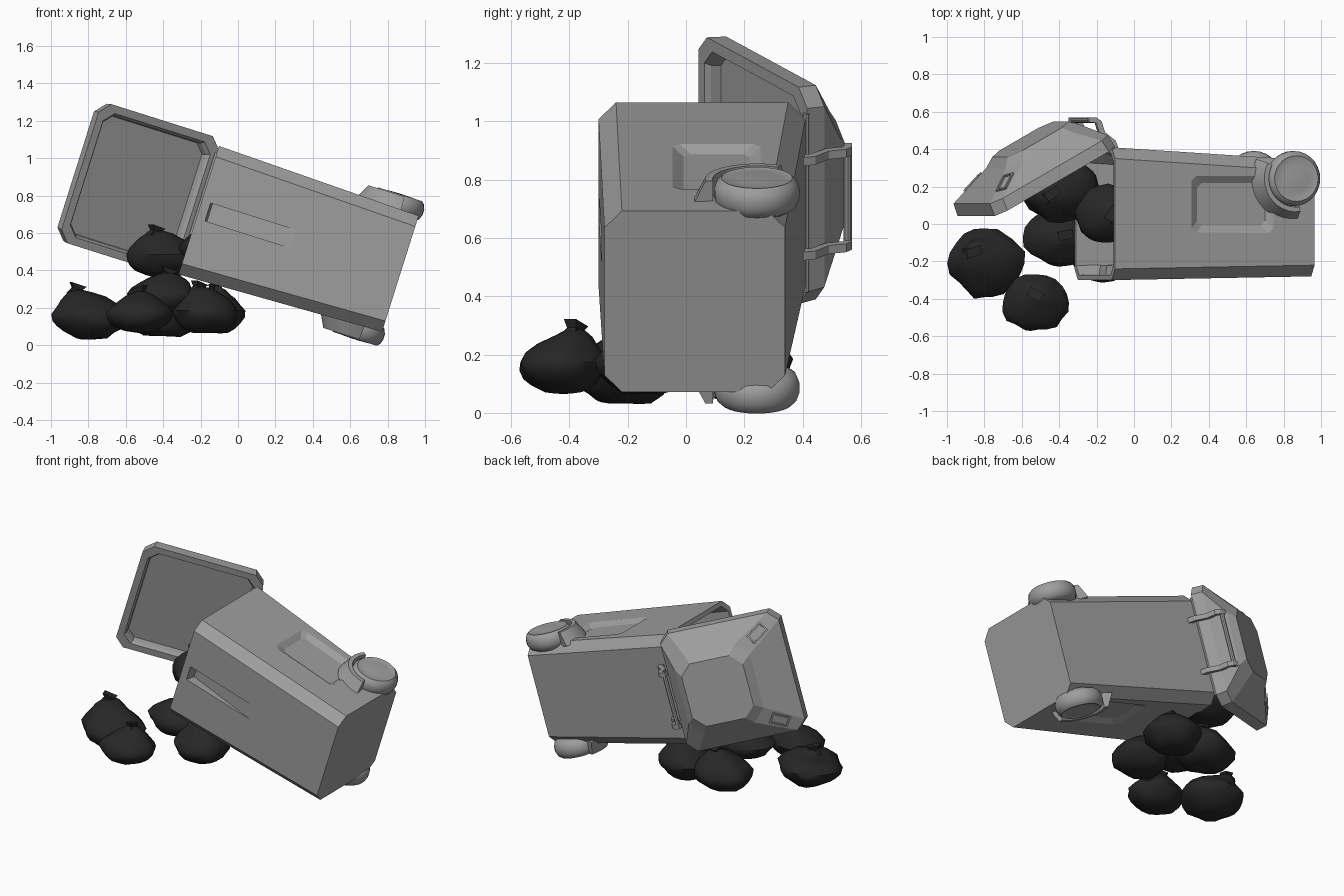
import bpy, bmesh, random
from math import radians, sin, cos, pi
from mathutils import Matrix, Vector, noise

if "Cube" in bpy.data.objects:
    bpy.data.objects.remove(bpy.data.objects["Cube"])

random.seed(4)
# Bin frame: X = width, Y = depth, Z = height (axis tipped over towards -x)
BIN = Matrix.Translation((0.868, 0, 0.382)) @ Matrix.Rotation(radians(-72.5), 4, 'Y')
LID = BIN @ Matrix.Translation((0.01, 0.42, 1.127)) @ Matrix.Rotation(radians(-61), 4, 'X')


def material(name, v):
    m = bpy.data.materials.new(name)
    m.diffuse_color = (v, v, v, 1)
    m.use_nodes = True
    m.node_tree.nodes["Principled BSDF"].inputs["Base Color"].default_value = m.diffuse_color
    return m


black = material("black_plastic", 0.02)
grey = material("grey_plastic", 0.34)


def finish(name, bm, matrix, smooth=None, mat=grey):
    bmesh.ops.recalc_face_normals(bm, faces=bm.faces)
    me = bpy.data.meshes.new(name)
    bm.to_mesh(me)
    bm.free()
    ob = bpy.data.objects.new(name, me)
    bpy.context.collection.objects.link(ob)
    ob.matrix_world = matrix
    me.materials.append(mat)
    if smooth:
        bpy.ops.object.select_all(action='DESELECT')
        ob.select_set(True)
        bpy.context.view_layer.objects.active = ob
        bpy.ops.object.shade_smooth_by_angle(angle=radians(smooth))
    return ob


def loft(loops, closed=False):
    """Skin equal-length point loops; cap the ends or join last to first."""
    bm = bmesh.new()
    vs = [[bm.verts.new(p) for p in lp] for lp in loops]
    pairs = list(zip(vs, vs[1:])) + ([(vs[-1], vs[0])] if closed else [])
    for a, b in pairs:
        for i in range(len(a)):
            j = (i + 1) % len(a)
            bm.faces.new((a[i], a[j], b[j], b[i]))
    if not closed:
        bm.faces.new(vs[0])
        bm.faces.new(vs[-1])
    return bm


def octagon(hw, y0, y1, z, c):
    """Rectangle with cut corners at height z."""
    return [(-hw + c, y0, z), (hw - c, y0, z), (hw, y0 + c, z), (hw, y1 - c, z),
            (hw - c, y1, z), (-hw + c, y1, z), (-hw, y1 - c, z), (-hw, y0 + c, z)]


def cut(target, cutter):
    cutter.hide_render = True
    cutter.hide_viewport = True
    m = target.modifiers.new("recess", 'BOOLEAN')
    m.operation = 'DIFFERENCE'
    m.solver = 'EXACT'
    m.object = cutter


# Tapered body and its thin-walled cavity (the cavity leaves bosses behind recesses)
body = finish("bin_body", loft([octagon(0.36, -0.30, 0.41, 1.13, 0.06),
                                octagon(0.325, -0.28, 0.34, 0.0, 0.06)]), BIN)
cavity = finish("cavity_cutter", loft([octagon(0.332, -0.272, 0.382, 1.15, 0.05),
                                       octagon(0.298, -0.252, 0.312, 0.03, 0.05)]), BIN)

# Side panel recesses
for s in (-1, 1):
    def panel(x0, x1, m):
        z0, z1, y0, y1, c = 0.23 + m, 0.70 - m, -0.05 + m, 0.26 - m, 0.025
        return [(s * (x0 + (x1 - x0) * (z - z0) / (z1 - z0)), y, z) for y, z in (
            (y0, z0 + c), (y0 + c, z0), (y1 - c, z0), (y1, z0 + c),
            (y1, z1 - c), (y1 - c, z1), (y0 + c, z1), (y0, z1 - c))]
    cut(body, finish("panel_cutter", loft([panel(0.307, 0.322, 0.042), panel(0.334, 0.349, 0)]), BIN))
    cut(cavity, finish("panel_boss", loft([panel(0.295, 0.310, 0.03), panel(0.334, 0.349, -0.02)]), BIN))

# Front grip slot, deeper towards the mouth, with the boss behind it
for target, name, g in ((body, "slot_cutter", 0), (cavity, "slot_boss", 0.012)):
    cut(target, finish(name, loft([
        [(x, -0.35, 0.60 - g), (x, -0.288 + g, 0.60 - g), (x, -0.232 + g, 1.07 + g), (x, -0.35, 1.09 + g)]
        for x in (-0.045 - g, 0.055 + g)]), BIN))
cut(body, cavity)

# Lid: flat inner floor, rim lip, skirt, then a dome set towards the hinge.
# Each ring: half width, far edge, near edge, height, corner cut
W, D = 0.39, 0.77
lid = finish("lid", loft([octagon(w, -far, -near, t, c) for w, far, near, t, c in (
    (W - 0.06, D - 0.06, 0.06, 0.05, 0.05), (W - 0.055, D - 0.055, 0.055, 0.015, 0.05),
    (W - 0.042, D - 0.042, 0.042, -0.005, 0.055),
    (W, D, 0.0, -0.005, 0.06), (W - 0.005, D - 0.01, 0.005, 0.065, 0.06),
    (0.255, 0.55, 0.07, 0.165, 0.08), (0.205, 0.50, 0.11, 0.207, 0.07))]), LID)

# Small raised frames on the far corner facets of the lid
for s in (-1, 1):
    u = Vector((s * 0.137, -0.215, -0.098)).normalized()
    v = Vector((s * 0.707, 0.707, 0))
    v = (v - u * v.dot(u)).normalized()
    n = u.cross(v)
    n = n if n.z > 0 else -n

    def frame(m, z):
        o = Vector((s * 0.283, -0.619, 0.117))
        return [o + u * x * (0.06 - m) + v * y * (0.035 - m) + n * z
                for x, y in ((-1, -1), (1, -1), (1, 1), (-1, 1))]
    finish("lid_corner_frame", loft([frame(0, -0.01), frame(0, 0.009), frame(0.01, 0.009),
                                     frame(0.01, -0.01)], True), LID)


def lathe(profile, n=28):
    """Turn (radius, x) points around the width axis."""
    return loft([[(x, r * cos(2 * pi * k / n), r * sin(2 * pi * k / n)) for k in range(n)]
                 for r, x in profile])


def rod(name, half, y, z, r):
    """Round bar along the width of the bin."""
    finish(name, lathe([(r, -half), (r, half)], 8), BIN @ Matrix.Translation((0, y, z)))


# Hinge rod, pull bar and its bent brackets
rod("hinge_rod", 0.32, 0.412, 1.13, 0.012)
rod("pull_bar", 0.18, 0.555, 1.20, 0.014)
for s in (-1, 1):
    prof = [(0.39, 1.05), (0.445, 1.07), (0.49, 1.13), (0.55, 1.15), (0.57, 1.18), (0.57, 1.22),
            (0.545, 1.22), (0.54, 1.18), (0.48, 1.16), (0.43, 1.10), (0.39, 1.09)]
    finish("bar_bracket", loft([[(s * x, y, z) for y, z in prof] for x in (0.155, 0.185)]), BIN)

# Wheels and wheel arches
for s in (-1, 1):
    tyre = [(0.06, -0.06), (0.11, -0.06), (0.135, -0.045), (0.147, -0.015), (0.147, 0.015), (0.138, 0.04),
            (0.122, 0.055), (0.115, 0.052), (0.07, 0.056), (0.02, 0.058)]
    finish("wheel", lathe([(r, s * x) for r, x in tyre]),
           BIN @ Matrix.Translation((s * 0.35, 0.243, 0.128)), 40)
    arch = []
    for k in range(13):
        a = radians(62 + 126 * k / 12)
        arch.append([(s * x, 0.243 + r * cos(a), 0.128 + r * sin(a))
                     for r, x in ((0.152, 0.305), (0.152, 0.40), (0.178, 0.40), (0.222, 0.315))])
    finish("wheel_arch", loft(arch), BIN, 30)


def bag(pos, size, tie, spin):
    """Lumpy sack, wide low down and drawn up to a peak, with a flared knot."""
    bm = bmesh.new()
    bmesh.ops.create_icosphere(bm, subdivisions=3, radius=1)
    seed = Vector([random.uniform(0, 50) for _ in range(3)])
    for v in bm.verts:
        k = 1 + 0.16 * noise.noise(v.co * 1.5 + seed) + 0.06 * noise.noise(v.co * 4 + seed)
        z = v.co.z
        pinch = 1.03 - 0.42 * max(0, z)
        shift = max(0, z) ** 2
        v.co = Vector((v.co.x * k * pinch * size[0] + tie[0] * shift,
                       v.co.y * k * pinch * size[1] + tie[1] * shift,
                       max(z, -0.9) * (0.5 + 0.5 * k) * size[2]))
    m = Matrix.Translation(pos)
    finish("rubbish_bag", bm, m, 45, black)

    def ring(rx, ry, z):
        return [(rx * cos(a * pi / 2 + pi / 4), ry * sin(a * pi / 2 + pi / 4), z) for a in range(4)]
    finish("bag_knot", loft([ring(0.06, 0.045, -0.04), ring(0.035, 0.025, -0.005), ring(0.06, 0.035, 0.02)]),
           m @ Matrix.Translation((tie[0], tie[1], size[2])) @ Matrix.Rotation(spin, 4, 'Z')
           @ Matrix.Rotation(0.3, 4, 'Y'), None, black)


# Spilled bags: position, half sizes, knot offset, knot turn
for args in (
        ((-0.79, -0.21, 0.165), (0.19, 0.18, 0.14), (-0.07, 0.06), 0.3),
        ((-0.525, -0.42, 0.175), (0.17, 0.145, 0.115), (0.0, 0.04), 2.6),
        ((-0.17, -0.14, 0.185), (0.18, 0.155, 0.13), (-0.04, 0.02), 0.8),
        ((-0.40, 0.18, 0.17), (0.19, 0.17, 0.135), (0.03, 0.02), 1.5),
        ((-0.14, 0.20, 0.185), (0.17, 0.165, 0.13), (0.02, -0.02), 2.0),
        ((-0.40, -0.07, 0.275), (0.18, 0.155, 0.115), (0.03, 0.01), 0.2),
        ((-0.39, 0.18, 0.485), (0.20, 0.165, 0.13), (-0.05, -0.02), 0.6),
        ((-0.14, 0.05, 0.53), (0.17, 0.15, 0.12), (0.02, 0.0), 1.0)):
    bag(*args)
